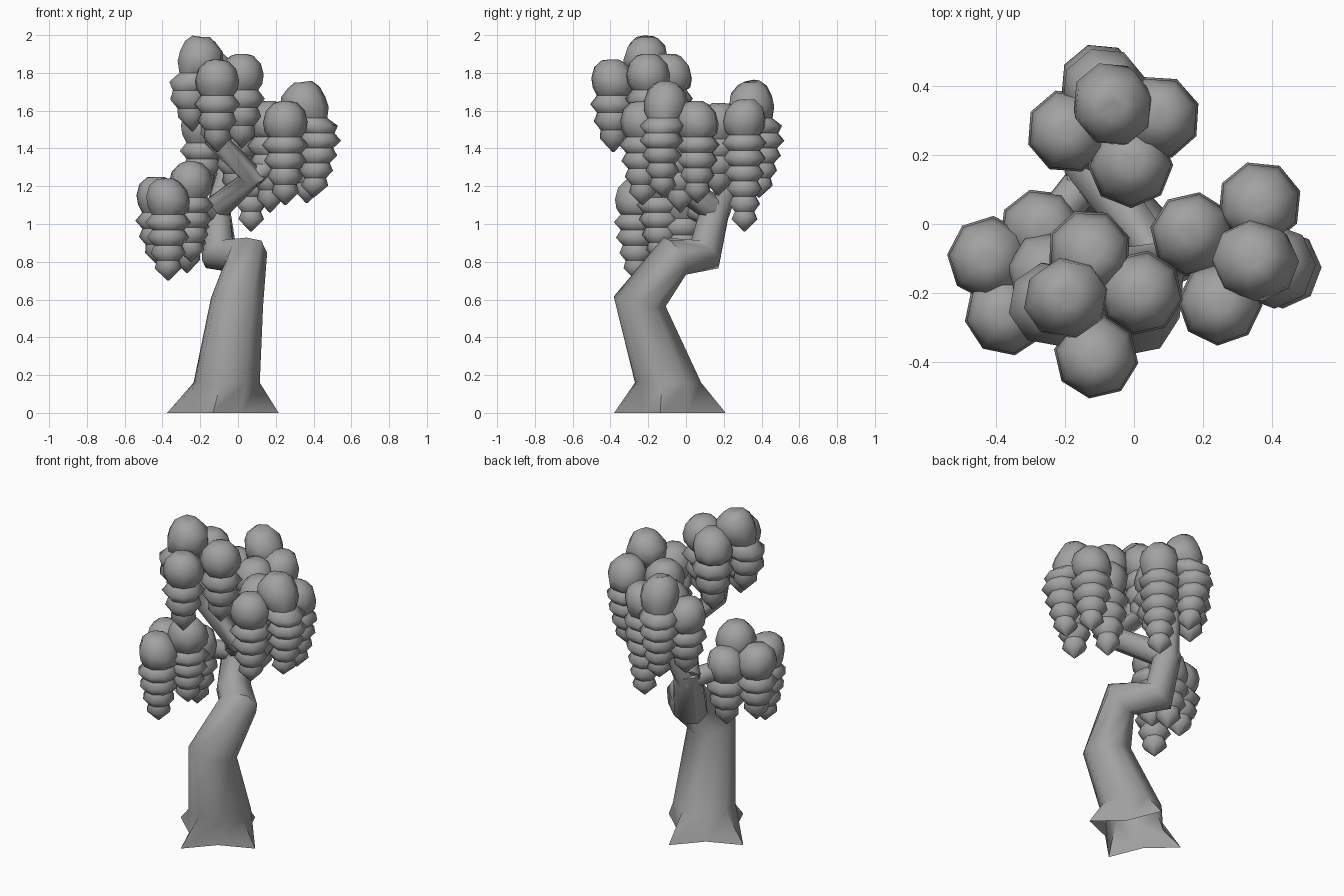
import bpy, bmesh, math, random
from mathutils import Vector

random.seed(4)
cube = bpy.data.objects.get("Cube")
if cube:
    bpy.data.objects.remove(cube)

grey = bpy.data.materials.new("plain_grey")
grey.use_nodes = True
COLOUR = (0.36, 0.36, 0.36, 1)
grey.diffuse_color = COLOUR
grey.node_tree.nodes["Principled BSDF"].inputs["Base Color"].default_value = COLOUR


def finish(name, bm, angle):
    bmesh.ops.recalc_face_normals(bm, faces=bm.faces)
    mesh = bpy.data.meshes.new(name)
    bm.to_mesh(mesh)
    bm.free()
    mesh.materials.append(grey)
    ob = bpy.data.objects.new(name, mesh)
    bpy.context.collection.objects.link(ob)
    bpy.ops.object.select_all(action='DESELECT')
    ob.select_set(True)
    bpy.context.view_layer.objects.active = ob
    bpy.ops.object.shade_smooth_by_angle(angle=math.radians(angle))


def skin(bm, rings, cap_start=False, cap_end=False):
    """Join neighbouring rings with quads, closing the chosen ends."""
    loops = [[bm.verts.new(p) for p in ring] for ring in rings]
    n = len(loops[0])
    for a, b in zip(loops, loops[1:]):
        for i in range(n):
            j = (i + 1) % n
            bm.faces.new((a[i], a[j], b[j], b[i]))
    if cap_start:
        bm.faces.new(loops[0])
    if cap_end:
        bm.faces.new(loops[-1])


def ring(centre, u, v, radii):
    n = len(radii)
    return [centre + r * (u * math.cos(math.tau * i / n) + v * math.sin(math.tau * i / n))
            for i, r in enumerate(radii)]


# Shared starting direction of every limb's cross-section
TURN = math.radians(-10)
U0 = Vector((math.cos(TURN), math.sin(TURN), 0))
V0 = Vector((-U0.y, U0.x, 0))


def limb(name, path, first_rings=()):
    """Mitred eight-sided tube along (x, y, z, radius) points."""
    pts = [Vector(p[:3]) for p in path]
    u = U0
    rings = list(first_rings)
    for i, p in enumerate(pts):
        ahead = (pts[min(i + 1, len(pts) - 1)] - p).normalized()
        behind = (p - pts[max(i - 1, 0)]).normalized()
        t = (ahead + behind).normalized()
        if first_rings and i == 0:
            t = Vector((0, 0, 1))
        u = (u - t * u.dot(t)).normalized()
        rings.append(ring(p, u, t.cross(u), [path[i][3]] * 8))
    bm = bmesh.new()
    skin(bm, rings, cap_start=not first_rings, cap_end=True)
    finish(name, bm, 58)


# Trunk with four pointed roots, kinked twice, open underneath
roots = ring(Vector((-0.08, -0.085, 0)), U0, V0, [0.3, 0.165] * 4)
limb("trunk", [(-0.06, -0.095, 0.16, 0.178), (-0.005, -0.245, 0.59, 0.142),
               (0.045, -0.06, 0.83, 0.115), (-0.1, 0.1, 0.84, 0.104),
               (-0.12, 0.16, 1.1, 0.08)], [roots])

# Branches
limb("front_branch", [(-0.14, 0.18, 1.06, 0.075), (0.08, -0.11, 1.25, 0.068),
                      (-0.12, -0.14, 1.45, 0.06), (-0.14, -0.21, 1.75, 0.045)])
limb("left_branch", [(0.07, -0.1, 1.24, 0.055), (0.2, -0.07, 1.33, 0.05),
                     (0.27, -0.06, 1.55, 0.04)])
limb("back_branch", [(-0.12, 0.16, 1.04, 0.065), (-0.07, 0.25, 1.25, 0.05),
                     (-0.04, 0.28, 1.5, 0.04)])
limb("right_branch", [(-0.12, 0.15, 1.04, 0.06), (-0.22, 0.03, 1.08, 0.055),
                      (-0.32, -0.1, 1.13, 0.045)])

DOME = [(0, 0.03), (0.01, 0.062), (0.05, 0.102), (0.11, 0.118), (0.16, 0.11), (0.19, 0.088)]


def strand(bm, x, y, top, bottom, dx=0, dy=0):
    """Hanging strand: a dome over a tapering stack of separate pointed beads."""
    length = top - bottom
    start = DOME[-1][0]
    count = round((length - start) / 0.09)
    step = (length - start) / (count + 0.3)
    spin = random.uniform(0, math.tau)
    u = Vector((math.cos(spin), math.sin(spin), 0))
    v = Vector((-u.y, u.x, 0))
    # Domes sit askew, leaning the way their strand drifts
    tilt = Vector((4 * dx + random.uniform(-0.15, 0.15), 4 * dy + random.uniform(-0.15, 0.15), 0))

    def level(d, r):
        # Leaning strands drift sideways under the dome, then partly return
        s = min(1, max(0, (d - 0.08) / 0.2))
        back = 1 - 0.6 * max(0, d - 0.3) / length
        c = Vector((x + dx * s * back, y + dy * s * back, top - d))
        points = ring(c, u, v, [r] * 8)
        if start > d > 0:
            points = [p + Vector((0, 0, (p - c).dot(tilt))) for p in points]
        return points

    skin(bm, [level(d, r) for d, r in DOME], cap_start=True)
    waist, z = DOME[-1][1], start
    for k in range(count):
        f = k / max(count - 1, 1)
        wide = 0.124 - 0.052 * f ** 1.4
        last = k == count - 1
        end = 0.004 if last else wide * (0.7 - 0.08 * f)
        drop = step * (1.3 if last else 1)
        bead = [(z, waist), (z + step * 0.5, wide), (z + drop, end)]
        skin(bm, [level(d, r) for d, r in bead], cap_end=last)
        waist, z = end, z + drop


# Foliage: x, y, top, bottom and optional lean
clusters = {
    "right_foliage": [(-0.42, -0.1, 1.25, 0.78), (-0.37, -0.26, 1.24, 0.7),
                      (-0.27, -0.02, 1.22, 0.74), (-0.25, -0.14, 1.33, 0.8)],
    "back_foliage": [(-0.05, 0.33, 1.75, 1.14, -0.05, 0.08), (0.07, 0.31, 1.66, 0.96),
                     (-0.19, 0.27, 1.62, 1.15), (-0.01, 0.17, 1.64, 1.15)],
    "left_foliage": [(0.33, -0.1, 1.75, 1.14, 0.1, -0.03), (0.365, 0.06, 1.65, 1.11),
                     (0.17, -0.03, 1.65, 1.06), (0.25, -0.23, 1.65, 1.1)],
    "front_foliage": [(-0.18, -0.21, 1.99, 1.49, -0.08, -0.03), (0.02, -0.2, 1.9, 1.4),
                      (-0.11, -0.385, 1.87, 1.38), (-0.13, -0.08, 1.9, 1.4)],
}
for name, strands in clusters.items():
    bm = bmesh.new()
    for s in strands:
        strand(bm, *s)
    finish(name, bm, 110)
